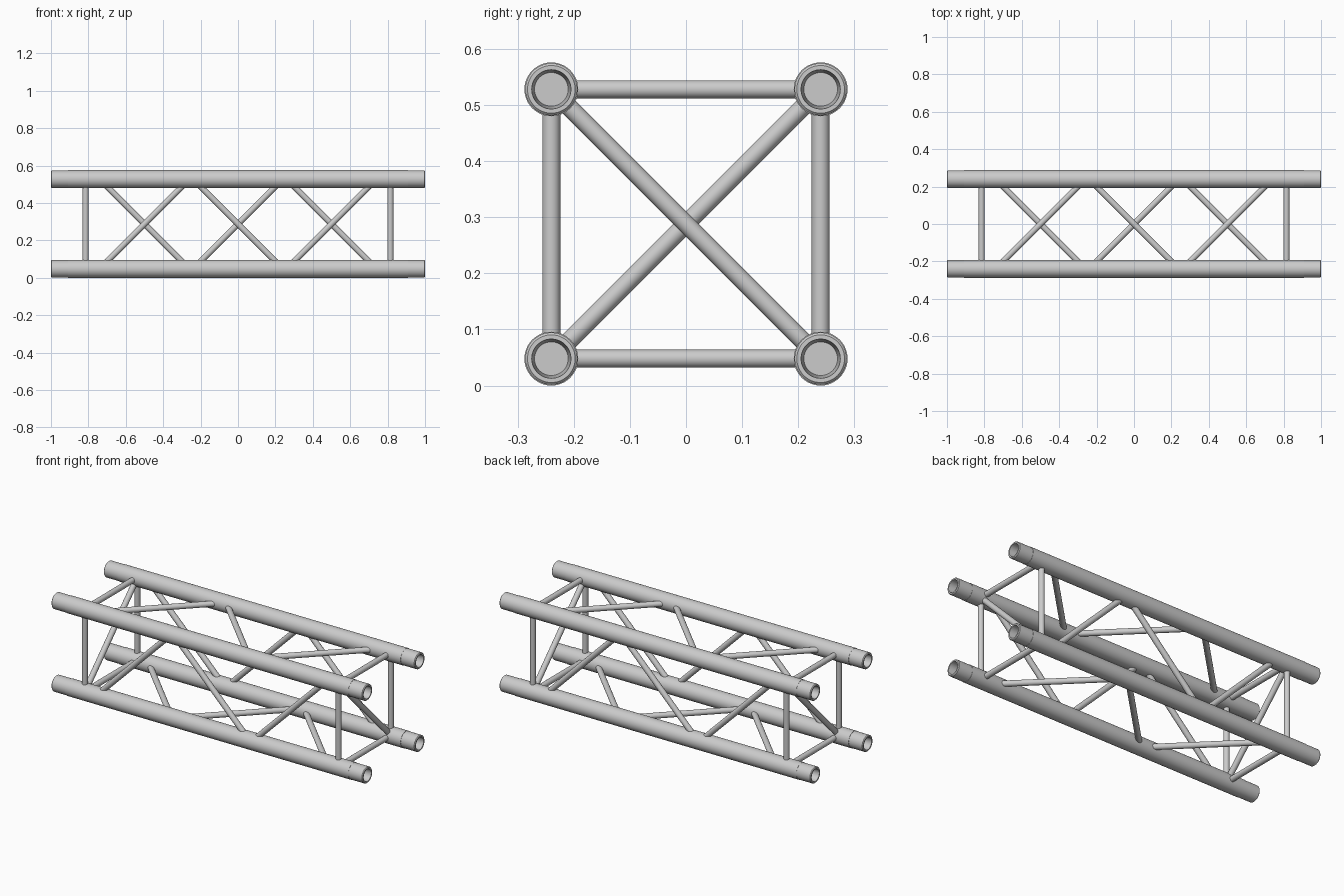
import bpy, bmesh
from math import pi, cos, sin, radians
from mathutils import Vector

if "Cube" in bpy.data.objects:
    bpy.data.objects.remove(bpy.data.objects["Cube"])

H = 0.24            # half spacing of the chords
R = 0.048           # chord radius
BRACE_R = 0.016
FRAME_X = 0.815     # position of the end frames
SEAM_X = 0.91       # where the end couplers start

# chord corners in order around the section: (y, z)
CORNERS = [(-H, R), (-H, R + 2 * H), (H, R + 2 * H), (H, R)]
CORNER_NAMES = ["front_bottom", "front_top", "back_top", "back_bottom"]
FACE_NAMES = ["front", "top", "back", "bottom"]


def lathe(name, profile, start, direction, segments):
    """Revolve (along, radius) points about a line; radius 0 closes the end."""
    bm = bmesh.new()
    rings = []
    for along, r in profile:
        n = segments if r > 0 else 1
        rings.append([bm.verts.new((r * cos(2 * pi * i / n), r * sin(2 * pi * i / n), along))
                      for i in range(n)])
    for a, b in zip(rings, rings[1:]):
        for i in range(segments):
            j = (i + 1) % segments
            quad = [a[i % len(a)], a[j % len(a)], b[j % len(b)], b[i % len(b)]]
            bm.faces.new(list(dict.fromkeys(quad)))
    bmesh.ops.recalc_face_normals(bm, faces=bm.faces)
    mesh = bpy.data.meshes.new(name)
    bm.to_mesh(mesh)
    bm.free()
    obj = bpy.data.objects.new(name, mesh)
    bpy.context.collection.objects.link(obj)
    obj.location = start
    obj.rotation_mode = 'QUATERNION'
    obj.rotation_quaternion = Vector(direction).to_track_quat('Z', 'Y')
    bpy.ops.object.select_all(action='DESELECT')
    obj.select_set(True)
    bpy.context.view_layer.objects.active = obj
    bpy.ops.object.shade_smooth_by_angle(angle=radians(30))
    return obj


def brace(name, a, b):
    a, b = Vector(a), Vector(b)
    length = (b - a).length
    lathe(name, [(0, 0), (0, BRACE_R), (length, BRACE_R), (length, 0)], a, b - a, 24)


# coupler: stepped sleeve with chamfered rim and tapered socket
COUPLER = [(0, 0), (0, 0.0465), (0.086, 0.0465), (0.09, 0.0425),
           (0.09, 0.035), (0.015, 0.030), (0.015, 0)]

for (y, z), name in zip(CORNERS, CORNER_NAMES):
    # main chord tube
    lathe(name + "_chord", [(0, 0), (0, R), (2 * SEAM_X, R), (2 * SEAM_X, 0)],
          (-SEAM_X, y, z), (1, 0, 0), 48)
    # end couplers
    for side, end in ((-1, "left"), (1, "right")):
        lathe(f"{name}_{end}_coupler", COUPLER, (side * SEAM_X, y, z), (side, 0, 0), 48)

for k, face in enumerate(FACE_NAMES):
    a, b = CORNERS[k], CORNERS[(k + 1) % 4]
    # straight struts of the end frames
    for x, end in ((-FRAME_X, "left"), (FRAME_X, "right")):
        brace(f"{face}_{end}_strut", (x, *a), (x, *b))
    # zigzag of three diagonals along the face
    for i, x in enumerate((-0.5, 0, 0.5)):
        p, q = (a, b) if i % 2 == 0 else (b, a)
        brace(f"{face}_diagonal_{i + 1}", (x - H, *p), (x + H, *q))

# cross braces of the end frames, in opposite directions
brace("left_end_diagonal", (-FRAME_X, *CORNERS[0]), (-FRAME_X, *CORNERS[2]))
brace("right_end_diagonal", (FRAME_X, *CORNERS[1]), (FRAME_X, *CORNERS[3]))
